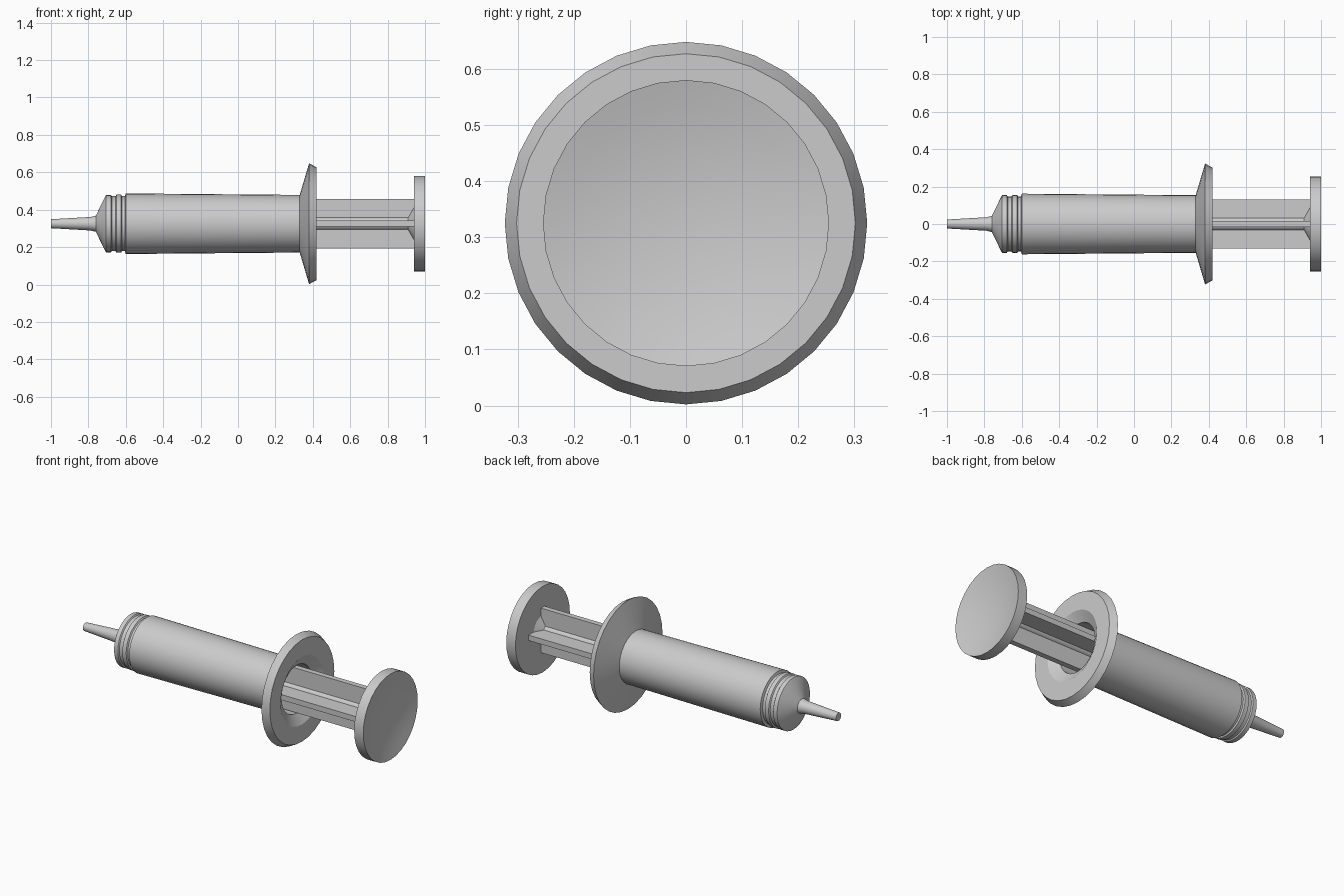
import bpy, bmesh, math

if "Cube" in bpy.data.objects:
    bpy.data.objects.remove(bpy.data.objects["Cube"])

CZ = 0.325   # height of the long axis
SIDES = 32


def finish(name, bm):
    bmesh.ops.recalc_face_normals(bm, faces=bm.faces)
    mesh = bpy.data.meshes.new(name)
    bm.to_mesh(mesh)
    bm.free()
    ob = bpy.data.objects.new(name, mesh)
    bpy.context.collection.objects.link(ob)
    bpy.ops.object.select_all(action='DESELECT')
    ob.select_set(True)
    bpy.context.view_layer.objects.active = ob
    bpy.ops.object.shade_smooth_by_angle(angle=math.radians(22))
    return ob


def lathe(name, profile):
    """Revolve (x, radius) points around the long axis; radius 0 closes an end."""
    bm = bmesh.new()
    rings = []
    for x, r in profile:
        if r == 0:
            rings.append([bm.verts.new((x, 0, CZ))] * SIDES)
        else:
            rings.append([bm.verts.new((x, r * math.sin(a), CZ + r * math.cos(a)))
                          for a in (2 * math.pi * i / SIDES for i in range(SIDES))])
    for a, b in zip(rings, rings[1:]):
        for i in range(SIDES):
            j = (i + 1) % SIDES
            quad = list(dict.fromkeys((a[i], a[j], b[j], b[i])))
            bm.faces.new(quad)
    return finish(name, bm)


# Barrel with nozzle, grooved collar, finger flange and hollow bore
lathe("barrel", [
    (-1.0, 0), (-1.0, 0.024), (-0.79, 0.036), (-0.76, 0.043), (-0.71, 0.146),
    (-0.705, 0.154), (-0.68, 0.154), (-0.675, 0.147), (-0.655, 0.147),
    (-0.65, 0.155), (-0.625, 0.155), (-0.62, 0.147), (-0.605, 0.147),
    (-0.6, 0.162), (0.33, 0.154), (0.38, 0.323), (0.42, 0.302),
    (0.42, 0.20), (0.385, 0.142), (-0.65, 0.142), (-0.65, 0)])

# Plunger core, flaring into the thumb rest
lathe("plunger_core", [(-0.55, 0), (-0.55, 0.036), (0.91, 0.036), (0.945, 0.095), (0.945, 0)])

# Piston head inside the bore
lathe("piston", [(-0.64, 0), (-0.60, 0.138), (-0.55, 0.138), (-0.55, 0)])

# Thumb rest with a dished face
dish = [(1.0 - 0.035 * (1 - (r / 0.255) ** 2), r)
        for r in (0.255, 0.21, 0.16, 0.11, 0.055, 0)]
lathe("thumb_rest", [(0.94, 0), (0.94, 0.255)] + dish)

# Crossed plunger fins
for name, size in (("fin_upright", (1.5, 0.032, 0.264)), ("fin_flat", (1.5, 0.264, 0.032))):
    bm = bmesh.new()
    bmesh.ops.create_cube(bm, size=1)
    bmesh.ops.scale(bm, vec=size, verts=bm.verts)
    bmesh.ops.translate(bm, vec=(0.195, 0, CZ), verts=bm.verts)
    finish(name, bm)
